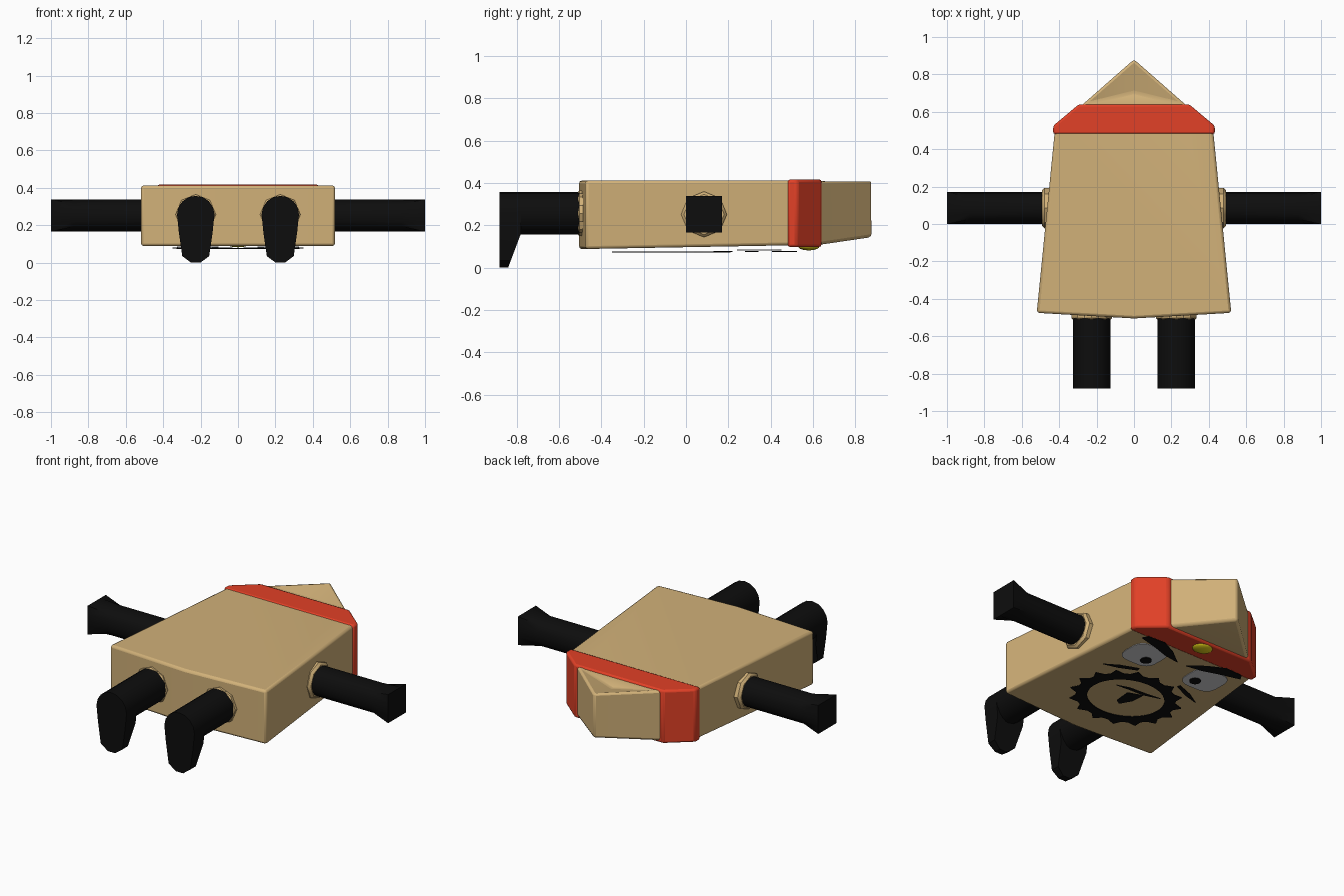
import bpy, bmesh, math
from mathutils import Vector

if "Cube" in bpy.data.objects:
    bpy.data.objects.remove(bpy.data.objects["Cube"])


def material(name, rgb):
    m = bpy.data.materials.new(name)
    m.diffuse_color = (*rgb, 1)
    m.use_nodes = True
    m.node_tree.nodes["Principled BSDF"].inputs["Base Color"].default_value = m.diffuse_color
    return m


TAN = material("tan", (0.64, 0.44, 0.19))
RED = material("red", (0.76, 0.052, 0.02))
BLACK = material("black", (0.004, 0.004, 0.004))
WHITE = material("eye_grey", (0.66, 0.66, 0.68))
GOLD = material("yellow", (0.75, 0.62, 0.01))


def make(name, verts, faces, mat, bevel=0.0, angle=35):
    me = bpy.data.meshes.new(name)
    me.from_pydata([tuple(v) for v in verts], [], faces)
    bm = bmesh.new()
    bm.from_mesh(me)
    bmesh.ops.recalc_face_normals(bm, faces=bm.faces)
    bm.to_mesh(me)
    bm.free()
    me.materials.append(mat)
    ob = bpy.data.objects.new(name, me)
    bpy.context.collection.objects.link(ob)
    if bevel:
        b = ob.modifiers.new("bevel", 'BEVEL')
        b.width, b.segments, b.limit_method = bevel, 2, 'ANGLE'
        b.angle_limit = math.radians(40)
    bpy.ops.object.select_all(action='DESELECT')
    bpy.context.view_layer.objects.active = ob
    ob.select_set(True)
    bpy.ops.object.shade_smooth_by_angle(angle=math.radians(angle))
    return ob


def loft(name, rings, mat, bevel=0.0, angle=35):
    """Skin a list of equal-length vertex rings and cap both ends."""
    n = len(rings[0])
    verts = [v for r in rings for v in r]
    faces = [(k * n + i, k * n + (i + 1) % n, (k + 1) * n + (i + 1) % n, (k + 1) * n + i)
             for k in range(len(rings) - 1) for i in range(n)]
    faces += [tuple(range(n)), tuple(range(len(verts) - n, len(verts)))]
    return make(name, verts, faces, mat, bevel, angle)


def circle(n, r, offset=0.0):
    return [(r * math.cos(math.tau * (i + offset) / n),
             r * math.sin(math.tau * (i + offset) / n)) for i in range(n)]


def plate(name, pts, z, mat, side=1):
    """Thin painted shape on the underside."""
    return loft(name, [[(side * x, y, z + h) for x, y in pts] for h in (0, 0.005)], mat)


# Wedge-shaped body with pointed head; the point has a shallow dip on top
half = [(0.52, -0.475), (0.422, 0.512), (0.285, 0.63)]
outline = [(0, -0.505)] + half + [(0, 0.88)] + [(-x, y) for x, y in reversed(half)]


def under(y):
    return 0.088 + 0.018 * (y + 0.5) if y < 0.7 else 0.145


n = len(outline)
verts = [(x, y, 0.412) for x, y in outline] + [(x, y, under(y)) for x, y in outline]
verts.append((0, 0.70, 0.375))
dip = 2 * n
faces = [(i, (i + 1) % n, n + (i + 1) % n, n + i) for i in range(n)]
faces += [(0, 1, 2, 3, 5, 6, 7), (3, 4, dip), (4, 5, dip), (5, 3, dip)]
faces += [tuple(n + i for i in (0, 1, 2, 3, 5, 6, 7)), (n + 3, n + 4, n + 5)]
make("body", verts, faces, TAN, 0.014)

# Headband
band = [(0.432, 0.48), (0.432, 0.525), (0.295, 0.64)]
band += [(-x, y) for x, y in reversed(band)]
loft("headband", [[(x, y, z) for x, y in band] for z in (0.098, 0.417)], RED, 0.012)

# Headband gem
bpy.ops.mesh.primitive_uv_sphere_add(segments=20, ring_count=10, radius=1,
                                     location=(0, 0.58, 0.1))
gem = bpy.context.object
gem.name = "headband_gem"
gem.scale = (0.06, 0.05, 0.018)
gem.data.materials.append(GOLD)
bpy.ops.object.shade_smooth()

AY, AZ, AR = 0.085, 0.252, 0.086   # arm axis and radius
LX, LZ, LR = 0.226, 0.257, 0.1     # leg axis and radius

for s, tag in ((1, "right"), (-1, "left")):
    # Arm: round tube flaring to a square hand
    round_ = circle(16, AR)
    square = [(a / max(abs(a), abs(b)) * AR, b / max(abs(a), abs(b)) * AR) for a, b in round_]
    sections = [(0.42, round_), (0.88, round_), (1.0, square)]
    loft(tag + "_arm", [[(s * x, AY + a, AZ + b) for a, b in r] for x, r in sections], BLACK)

    # Arm socket
    loft(tag + "_arm_socket", [[(s * x, AY + a, AZ + b) for a, b in circle(8, r)]
                               for x, r in ((0.42, 0.108), (0.478, 0.108), (0.492, 0.095))], TAN)

    # Leg
    loft(tag + "_leg", [[(s * LX + a, y, LZ + b) for a, b in circle(16, LR)]
                        for y in (-0.45, -0.80)], BLACK)

    # Leg socket
    loft(tag + "_leg_socket", [[(s * LX + a, y, LZ + b) for a, b in circle(8, r)]
                               for y, r in ((-0.45, 0.108), (-0.503, 0.108), (-0.511, 0.1))], TAN)

    # Foot: rounded top, tapering down to the toe
    shape = circle(16, LR)[:9]
    shape = [(a, LZ + b) for a, b in shape]
    shape += [(-0.09, 0.16), (-0.072, 0.035), (-0.025, 0.0),
              (0.025, 0.0), (0.072, 0.035), (0.09, 0.16)]
    front = [(s * LX + a, -0.88, z) for a, z in shape]
    back = [(s * LX + a, -0.84 + 0.06 * min(z / 0.16, 1), z) for a, z in shape]
    loft(tag + "_foot", [front, back], BLACK)

    # Eye: rounded rectangle
    eye = [(0.215 + 0.11 * math.copysign(abs(a) ** 0.6, a),
            0.345 + 0.105 * math.copysign(abs(b) ** 0.6, b)) for a, b in circle(24, 1)]
    plate(tag + "_eye", eye, 0.081, WHITE, s)
    plate(tag + "_pupil", [(0.175 + a, 0.31 + b) for a, b in circle(14, 0.032)], 0.075, BLACK, s)

    # Angry eyebrow
    plate(tag + "_eyebrow", [(0.03, 0.405), (0.13, 0.42), (0.22, 0.45), (0.35, 0.485),
                             (0.33, 0.52), (0.22, 0.525), (0.12, 0.475)], 0.075, BLACK, s)

    # Line under the eye
    plate(tag + "_cheek_line", [(0.14, 0.2), (0.24, 0.155), (0.33, 0.13),
                                (0.25, 0.18), (0.145, 0.22)], 0.075, BLACK, s)

# Ragged beard ring around the mouth
N, cy = 48, -0.07
verts, faces = [], []
for z in (0.072, 0.077):
    for inner in (False, True):
        for i in range(N):
            t = math.tau * i / N
            k = 0.68 if inner else (1.0 if i % 3 == 0 else 0.88)
            verts.append((0.33 * k * math.cos(t), cy + 0.28 * k * math.sin(t), z))
for i in range(N):
    j = (i + 1) % N
    faces += [(i, j, N + j, N + i), (2 * N + i, 2 * N + j, 3 * N + j, 3 * N + i),
              (i, j, 2 * N + j, 2 * N + i), (N + i, N + j, 3 * N + j, 3 * N + i)]
make("beard", verts, faces, BLACK)

# Mouth line and lower lip
plate("mouth", [(-0.15, 0.045), (-0.05, 0.035), (0.05, 0.03), (0.13, 0.005),
                (0.05, 0.012), (-0.05, 0.015)], 0.072, BLACK)
plate("lower_lip", [(-0.055, 0.01), (0.03, -0.02), (0.02, -0.12), (-0.01, -0.14),
                    (-0.05, -0.07)], 0.072, BLACK)
